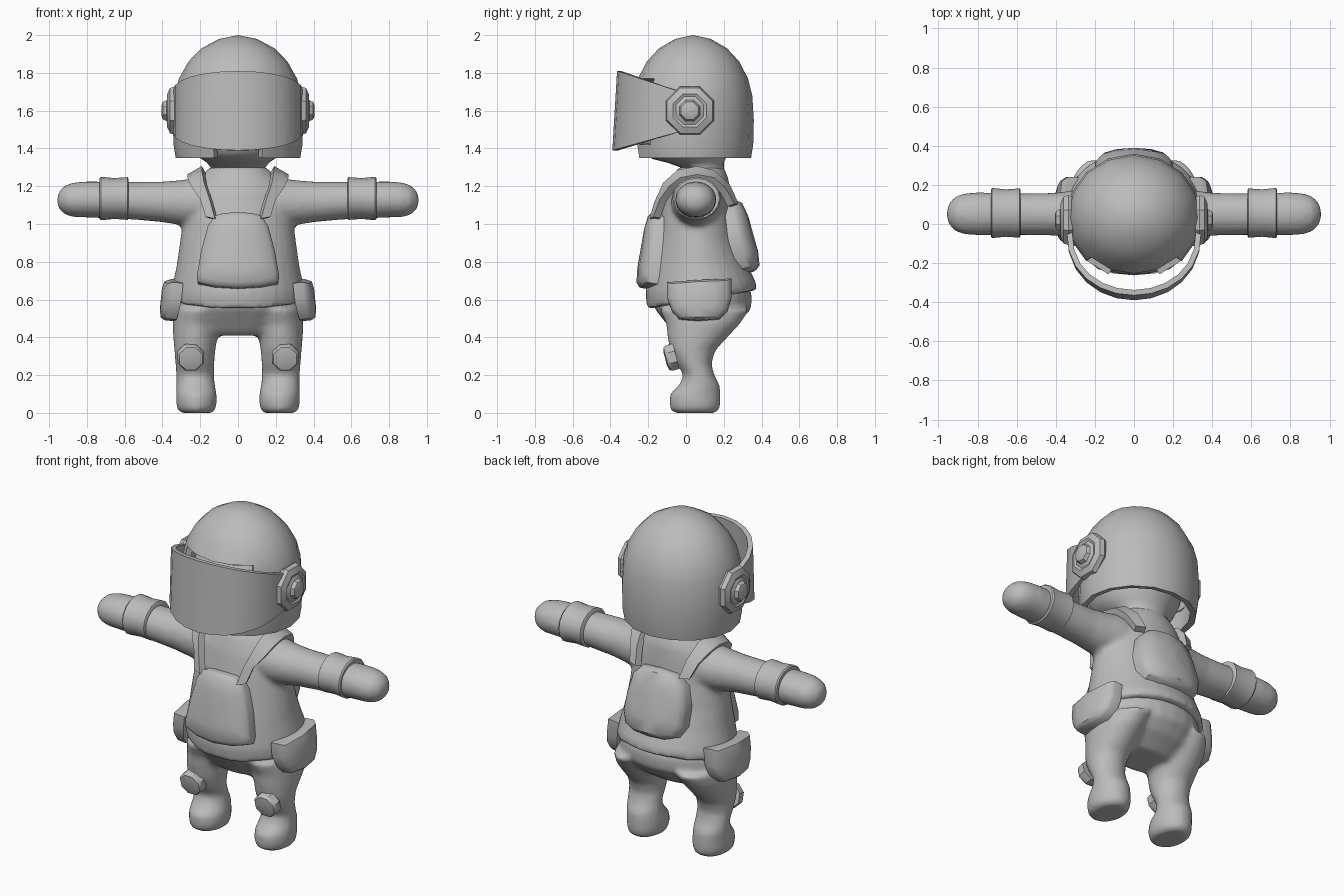
import bpy, bmesh, math
from mathutils import Vector as V

if "Cube" in bpy.data.objects:
    bpy.data.objects.remove(bpy.data.objects["Cube"])

grey = bpy.data.materials.new("plain_grey")
grey.diffuse_color = (0.5, 0.5, 0.5, 1)
grey.use_nodes = True
grey.node_tree.nodes["Principled BSDF"].inputs["Base Color"].default_value = grey.diffuse_color


def finish(name, bm, angle=35, mods=()):
    """Turn a bmesh into an object, apply modifiers and shade it."""
    bmesh.ops.remove_doubles(bm, verts=bm.verts, dist=1e-4)
    bmesh.ops.recalc_face_normals(bm, faces=bm.faces)
    me = bpy.data.meshes.new(name)
    bm.to_mesh(me)
    bm.free()
    ob = bpy.data.objects.new(name, me)
    bpy.context.collection.objects.link(ob)
    me.materials.append(grey)
    for kind, props in mods:
        m = ob.modifiers.new(kind, kind)
        for k, v in props.items():
            setattr(m, k, v)
    bpy.ops.object.select_all(action='DESELECT')
    ob.select_set(True)
    bpy.context.view_layer.objects.active = ob
    if mods:
        bpy.ops.object.convert(target='MESH')
    bpy.ops.object.shade_smooth_by_angle(angle=math.radians(angle))
    return ob


def zring(z, x0, x1, y0, y1, n=24, tilt=0):
    """Horizontal ellipse between x0..x1 and y0..y1."""
    pts = []
    for i in range(n):
        a = 2 * math.pi * i / n
        pts.append(V(((x0 + x1) / 2 + (x1 - x0) / 2 * math.cos(a),
                      (y0 + y1) / 2 + (y1 - y0) / 2 * math.sin(a),
                      z + tilt * math.sin(a))))
    return pts


def xring(x, y, ry, z, rz, n=20, phase=0):
    """Ellipse facing along x."""
    return [V((x, y + ry * math.cos(2 * math.pi * i / n + phase),
               z + rz * math.sin(2 * math.pi * i / n + phase))) for i in range(n)]


def loft(bm, rings, caps=True, closed=True, skip=None):
    rows = [[bm.verts.new(p) for p in r] for r in rings]
    n = len(rows[0])
    for j in range(len(rows) - 1):
        for i in range(n if closed else n - 1):
            if skip and skip(j, i):
                continue
            k = (i + 1) % n
            bm.faces.new((rows[j][i], rows[j][k], rows[j + 1][k], rows[j + 1][i]))
    if caps:
        bm.faces.new(rows[0])
        bm.faces.new(rows[-1])
    return bm


def flip(rings):
    return [[V((-p.x, p.y, p.z)) for p in r] for r in rings]


def plate(name, outline, origin, v, n, depth, bend=0, mods=()):
    """Cushioned pad: outline in (u, v), bulging along n, bent round the body."""
    v, n, o = V(v).normalized(), V(n).normalized(), V(origin)
    u = v.cross(n)
    if u.x + u.y < 0:
        u = -u
    rings = [[o + u * (a * s) + v * (b * s) + n * (-depth * d - bend * (a * s) ** 2)
              for a, b in outline]
             for s, d in ((1, 1), (1, .4), (.97, .28), (.88, .1), (.5, 0), (.001, 0))]
    return finish(name, loft(bmesh.new(), rings), 40, mods)


def both(half):
    """Mirror a half outline that runs from the top centre to the bottom centre."""
    return half + [(-a, b) for a, b in half[-2:0:-1]]


MIRROR = [('MIRROR', {})]


def skin(it):
    return [('REMESH', dict(mode='VOXEL', voxel_size=.016, use_smooth_shade=True)),
            ('SMOOTH', dict(factor=.5, iterations=it))]


# trousers with feet
bm = bmesh.new()
loft(bm, [zring(z, -r, r, a, b) for z, r, a, b in (
    (.41, .2, -.05, .18), (.44, .27, -.08, .22), (.48, .32, -.11, .28),
    (.55, .337, -.165, .345), (.62, .335, -.18, .35), (.68, .31, -.17, .33))])
leg = [zring(*r) for r in (
    (0, .14, .30, -.06, .155), (.012, .122, .318, -.08, .175), (.05, .112, .328, -.088, .183),
    (.1, .113, .328, -.085, .183), (.15, .122, .327, -.035, .178), (.2, .128, .328, -.012, .15),
    (.26, .125, .332, -.05, .135), (.33, .12, .337, -.085, .155), (.4, .108, .343, -.098, .22),
    (.47, .09, .347, -.105, .285), (.55, .06, .337, -.14, .34))]
loft(bm, leg)
loft(bm, flip(leg))
finish("trousers", bm, 80, skin(5))

# jacket with sleeves and rounded hands
bm = bmesh.new()
loft(bm, [zring(z, -r, r, a, b, 32, t) for z, r, a, b, t in (
    (.6, .35, -.205, .375, .05), (.66, .35, -.215, .37, .03), (.78, .325, -.195, .325, .01),
    (.9, .308, -.165, .28, 0), (1.05, .288, -.135, .245, 0), (1.16, .26, -.11, .235, 0),
    (1.24, .21, -.08, .225, 0), (1.3, .15, -.04, .2, 0))])
arm = [xring(*r) for r in (
    (.1, .06, .14, 1.12, .13), (.22, .055, .135, 1.115, .13), (.3, .052, .122, 1.113, .12),
    (.4, .05, .11, 1.117, .108), (.55, .05, .107, 1.123, .1), (.8, .052, .11, 1.13, .096),
    (.87, .052, .105, 1.128, .092), (.915, .052, .088, 1.127, .078),
    (.945, .052, .055, 1.126, .05), (.957, .052, .02, 1.126, .018))]
loft(bm, arm)
loft(bm, flip(arm))
finish("jacket", bm, 80, skin(4))

# sleeve cuffs
finish("cuff", loft(bmesh.new(), [xring(x, .056, r + .013, 1.135, r, 16) for x, r in (
    (.58, .105), (.585, .113), (.655, .108), (.725, .115), (.732, .108))]), 40, MIRROR)

# neck and head
finish("head", loft(bmesh.new(), [zring(z, -r, r, a, b) for z, r, a, b in (
    (1.25, .15, -.05, .21), (1.3, .145, -.03, .2), (1.325, .165, -.1, .2),
    (1.345, .195, -.18, .21), (1.38, .23, -.225, .22), (1.45, .26, -.25, .25),
    (1.6, .27, -.25, .27), (1.75, .23, -.2, .24), (1.85, .13, -.1, .15),
    (1.89, .02, 0, .04))]), 60)

# helmet shell, open below and in front of the face
rows = ((1.35, .955), (1.42, .99), (1.55, 1), (1.68, .975), (1.77, .905), (1.86, .76),
        (1.93, .56), (1.98, .29), (2.0, 0))


def face_gap(j, i):
    off = abs((i + .5) * 22.5 - 270)
    return off < (22 if j == 0 else 45 if j < 4 else 0)


helmet = [zring(z, -.345 * f, .345 * f, .037 - .322 * f, .037 + .322 * f, 16) for z, f in rows]
finish("helmet", loft(bmesh.new(), helmet, caps=False, skip=face_gap), 40,
       [('SOLIDIFY', dict(thickness=.035, offset=-1))])

# curved visor
visor = [[], []]
for i in range(13):
    t = math.radians(-90 + 15 * i)
    w = abs(math.cos(t)) ** .85
    x = .345 * math.sin(t)
    visor[0].append(V((x, -.03 - .36 * w, 1.49 - .10 * w)))
    visor[1].append(V((x, -.03 - .335 * w, 1.70 + .11 * w)))
finish("visor", loft(bmesh.new(), visor, caps=False, closed=False), 35,
       [('SOLIDIFY', dict(thickness=.028, offset=-1))])

# stepped octagonal visor hinges
finish("hinge", loft(bmesh.new(), [xring(x, .02, r, 1.6, r, 8, math.pi / 8) for x, r in (
    (.3, .12), (.335, .138), (.36, .13), (.375, .095), (.368, .08), (.378, .06),
    (.398, .05), (.405, .03))]), 35, MIRROR)

# chest pack and backpack
plate("chest_pack", both([(0, .2), (.07, .198), (.125, .185), (.16, .13), (.195, 0),
                          (.217, -.13), (.212, -.17), (.12, -.195), (0, -.205)]),
      (0, -.24, .87), (0, .17, .98), (0, -.98, .17), .085, .8)
plate("backpack", both([(0, .195), (.11, .185), (.17, .13), (.195, .02), (.2, -.1),
                        (.17, -.165), (.1, -.19), (0, -.195)]),
      (0, .355, .95), (0, -.27, .96), (0, .96, .27), .12, .8)

# shoulder straps: centre point and half width vector
path = (((.14, -.165, 1.03), (.025, .01, .005)), ((.165, -.135, 1.12), (.026, .014, .005)),
        ((.205, -.09, 1.2), (.034, .015, -.01)), ((.22, -.03, 1.25), (.038, .008, -.02)),
        ((.22, .06, 1.267), (.038, 0, -.022)), ((.215, .14, 1.25), (.038, 0, -.02)),
        ((.19, .205, 1.19), (.032, -.012, -.008)), ((.165, .25, 1.1), (.027, -.012, 0)))
strap = [[V(c) - V(h), V(c) + V(h)] for c, h in path]
finish("strap", loft(bmesh.new(), strap, caps=False, closed=False), 35,
       [('SOLIDIFY', dict(thickness=.04, offset=0))] + MIRROR)

# hip pouches
plate("hip_pouch", [(-.165, .09), (0, .1), (.175, .11), (.175, .01), (.155, -.06), (.11, -.105),
                    (0, -.115), (-.1, -.105), (-.14, -.06), (-.165, .01)],
      (.408, .065, .608), (-.1, 0, .99), (.99, 0, .1), .085, .9, MIRROR)

# knee pads
plate("knee_pad", [(.075 * math.cos(math.pi * k / 4 + .39), .075 * math.sin(math.pi * k / 4 + .39))
                   for k in range(8)],
      (.25, -.11, .285), (0, -.25, .97), (0, -.97, -.25), .06, 0, MIRROR)
